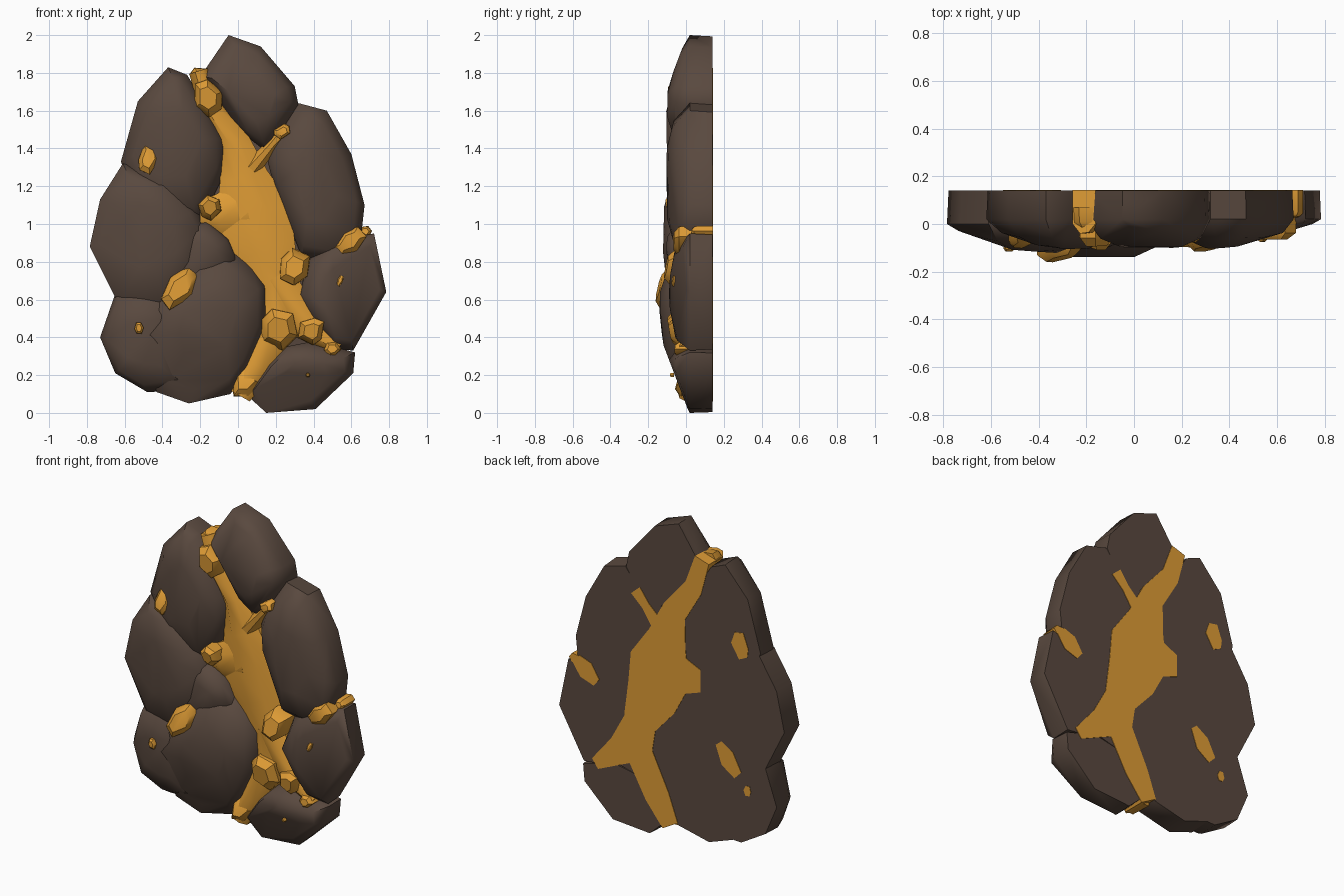
import bpy, bmesh, math, random
from mathutils import Vector

random.seed(4)
if "Cube" in bpy.data.objects:
    bpy.data.objects.remove(bpy.data.objects["Cube"])

BACK = 0.14


def material(name, color):
    m = bpy.data.materials.new(name)
    m.use_nodes = True
    m.diffuse_color = (*color, 1)
    bsdf = m.node_tree.nodes["Principled BSDF"]
    bsdf.inputs["Base Color"].default_value = (*color, 1)
    bsdf.inputs["Roughness"].default_value = 0.9
    return m


STONE = material("dark brown stone", (0.1, 0.066, 0.049))
GOLD = material("gold ore", (0.73, 0.33, 0.036))


def finish(name, bm, mat, angle):
    bmesh.ops.recalc_face_normals(bm, faces=bm.faces)
    me = bpy.data.meshes.new(name)
    bm.to_mesh(me)
    bm.free()
    me.materials.append(mat)
    ob = bpy.data.objects.new(name, me)
    bpy.context.collection.objects.link(ob)
    bpy.ops.object.select_all(action='DESELECT')
    ob.select_set(True)
    bpy.context.view_layer.objects.active = ob
    bpy.ops.object.shade_smooth_by_angle(angle=math.radians(angle))


def hull(bm):
    bmesh.ops.convex_hull(bm, input=bm.verts)
    bmesh.ops.delete(bm, geom=[v for v in bm.verts if not v.link_faces], context='VERTS')


def dome(x, z):
    """Foremost y allowed: the whole slab thins out towards its rim."""
    if x > 0:
        side = -0.09 + 0.3 * (x - 0.45)
    else:
        side = -0.14 + 0.35 * (-x - 0.42) + (0.055 if z > 1.25 else 0)
    return max(side, -0.1 + 0.38 * (z - 1.72), -0.12 + 0.38 * (0.36 - z))


def rock(name, outline, front, rim=0.02):
    """Chunky stone: hull of shrinking rings from a flat back to a domed front."""
    bm = bmesh.new()
    n = len(outline)
    cx = sum(p[0] for p in outline) / n
    cz = sum(p[1] for p in outline) / n
    rings = [(0.98, BACK, 0), (1, rim, 0),
             (0.82, rim + (front - rim) * 0.68, 0.015), (0.45, front, 0.015)]
    for s, y, j in rings:
        for px, pz in outline:
            x = cx + (px - cx) * s + random.uniform(-j, j)
            z = cz + (pz - cz) * s + random.uniform(-j, j)
            bm.verts.new((x, max(y + random.uniform(0, j), dome(x, z)), z))
    hull(bm)
    finish(name, bm, STONE, 45)


def vein(name, path):
    """Ridged ribbon of ore running through the slab along (x, z, half width)."""
    bm = bmesh.new()
    rows = []
    for i, (x, z, w) in enumerate(path):
        a, b = path[max(i - 1, 0)], path[min(i + 1, len(path) - 1)]
        side = Vector((a[1] - b[1], b[0] - a[0])).normalized() * w
        section = [(-1, BACK + 0.003), (-1, 0), (-0.35, -0.04),
                   (0.4, -0.035), (1, 0), (1, BACK + 0.003)]
        rows.append([bm.verts.new((x + side.x * t, y, z + side.y * t)) for t, y in section])
    for r, q in zip(rows, rows[1:]):
        for k in range(6):
            bm.faces.new((r[k], r[(k + 1) % 6], q[(k + 1) % 6], q[k]))
    bm.faces.new(rows[0])
    bm.faces.new(rows[-1])
    finish(name, bm, GOLD, 45)


def nugget(name, x, front, z, rx, rz, tilt=0, through=False):
    """Irregular six-sided lump with a blunt slanted front; some reach the back."""
    bm = bmesh.new()
    depth = min(rx, rz)
    rear = BACK + 0.003 if through else min(front + depth * 1.8, BACK)
    slope = random.uniform(-0.3, 0.3)
    c, s = math.cos(math.radians(tilt)), math.sin(math.radians(tilt))
    for i in range(6):
        a = math.tau * (i + random.uniform(-0.2, 0.2)) / 6
        r = random.uniform(0.9, 1.1)
        for scale, y in ((0.6, front), (1, front + depth * 0.45), (1.05, rear)):
            u, w = math.cos(a) * r * rx * scale, math.sin(a) * r * rz * scale
            slant = slope * w if y < rear else 0
            bm.verts.new((x + u * c + w * s, min(y + slant, BACK + 0.003), z - u * s + w * c))
    hull(bm)
    finish(name, bm, GOLD, 40)


# Stones
rock("top_stone", [(-.05, 2), (.12, 1.94), (.3, 1.73), (.32, 1.63), (.22, 1.46),
                   (.14, 1.39), (.05, 1.46), (-.08, 1.6), (-.2, 1.78)], -.1)
rock("upper_right_stone", [(-.37, 1.83), (-.27, 1.79), (-.18, 1.62), (-.06, 1.45),
                           (-.08, 1.25), (-.2, 1), (-.5, 1.02), (-.62, 1.33), (-.53, 1.65)], -.105)
rock("middle_right_stone", [(-.61, 1.32), (-.38, 1.26), (-.22, 1.1), (-.17, .98), (-.18, .75),
                            (-.38, .5), (-.63, .57), (-.785, .88), (-.73, 1.13)], -.125, 0)
rock("small_inner_stone", [(-.28, 1), (-.17, 1.02), (-.05, .92), (0, .8), (-.2, .6), (-.4, .7)], -.105, 0)
rock("large_lower_stone", [(-.05, .87), (.06, .8), (.15, .68), (.15, .45), (.06, .24), (-.04, .1),
                           (-.26, .05), (-.43, .11), (-.53, .4), (-.45, .62), (-.2, .82)], -.14, 0)
rock("lower_right_stone", [(-.65, .63), (-.3, .68), (-.28, .12), (-.48, .11),
                           (-.65, .21), (-.73, .4)], -.105)
rock("upper_left_stone", [(.32, 1.64), (.47, 1.6), (.6, 1.37), (.67, 1.1), (.65, .92), (.52, .8),
                          (.34, .82), (.28, 1), (.19, 1.2), (.15, 1.36), (.2, 1.47)], -.105)
rock("lower_left_stone", [(.48, .9), (.72, .95), (.785, .64), (.61, .33), (.5, .34),
                          (.4, .47), (.32, .62), (.38, .82)], -.105)
rock("bottom_stone", [(.15, 0), (.41, .02), (.61, .21), (.62, .32), (.4, .38),
                      (.25, .35), (.14, .25), (.04, .1)], -.1)
rock("core_slab", [(-.1, 1.5), (-.5, 1.3), (-.6, .5), (-.3, .2), (0, .3),
                   (.5, .4), (.6, .9), (.3, 1.4)], .04, .07)

# Ore veins
vein("main_vein", [(-.21, 1.81, .05), (-.15, 1.62, .06), (-.02, 1.44, .08), (.03, 1.25, .13),
                   (.08, 1.05, .21), (.14, .86, .17), (.22, .68, .11), (.23, .5, .1),
                   (.1, .25, .09), (.01, .09, .06)])
vein("upper_branch", [(.25, 1.5, .04), (.18, 1.42, .03), (.07, 1.29, .05)])
vein("side_branch", [(-.2, 1.05, .07), (-.1, 1.05, .11), (.05, 1.08, .15)])
vein("lower_branch", [(.2, .72, .1), (.35, .47, .09), (.53, .34, .035)])

# Ore nuggets: x, front y, z, half width, half height, tilt, through to the back
nuggets = [
    (-.16, -.09, 1.67, .085, .1, -25), (-.2, -.02, 1.78, .055, .05),
    (.235, -.075, 1.49, .05, .035, -30),
    (-.475, -.09, 1.345, .055, .09, 10, True), (-.15, -.1, 1.09, .065, .07, 20),
    (.59, -.065, .91, .06, .1, 50, True), (.67, .03, .96, .04, .03, 0, True),
    (.3, -.105, .77, .085, .1, 30), (-.31, -.145, .66, .08, .13, 40),
    (-.39, .05, .61, .06, .12, 40, True),
    (-.525, -.115, .45, .025, .035, 0, True), (.54, -.075, .7, .015, .03, 20),
    (.21, -.085, .44, .1, .11, 20), (.39, -.085, .43, .07, .08, 30),
    (.5, -.06, .34, .045, .04), (.04, -.04, .18, .08, .11, 20), (.37, -.085, .2, .012, .012)]
for i, n in enumerate(nuggets):
    nugget(f"ore_nugget_{i + 1}", *n)
